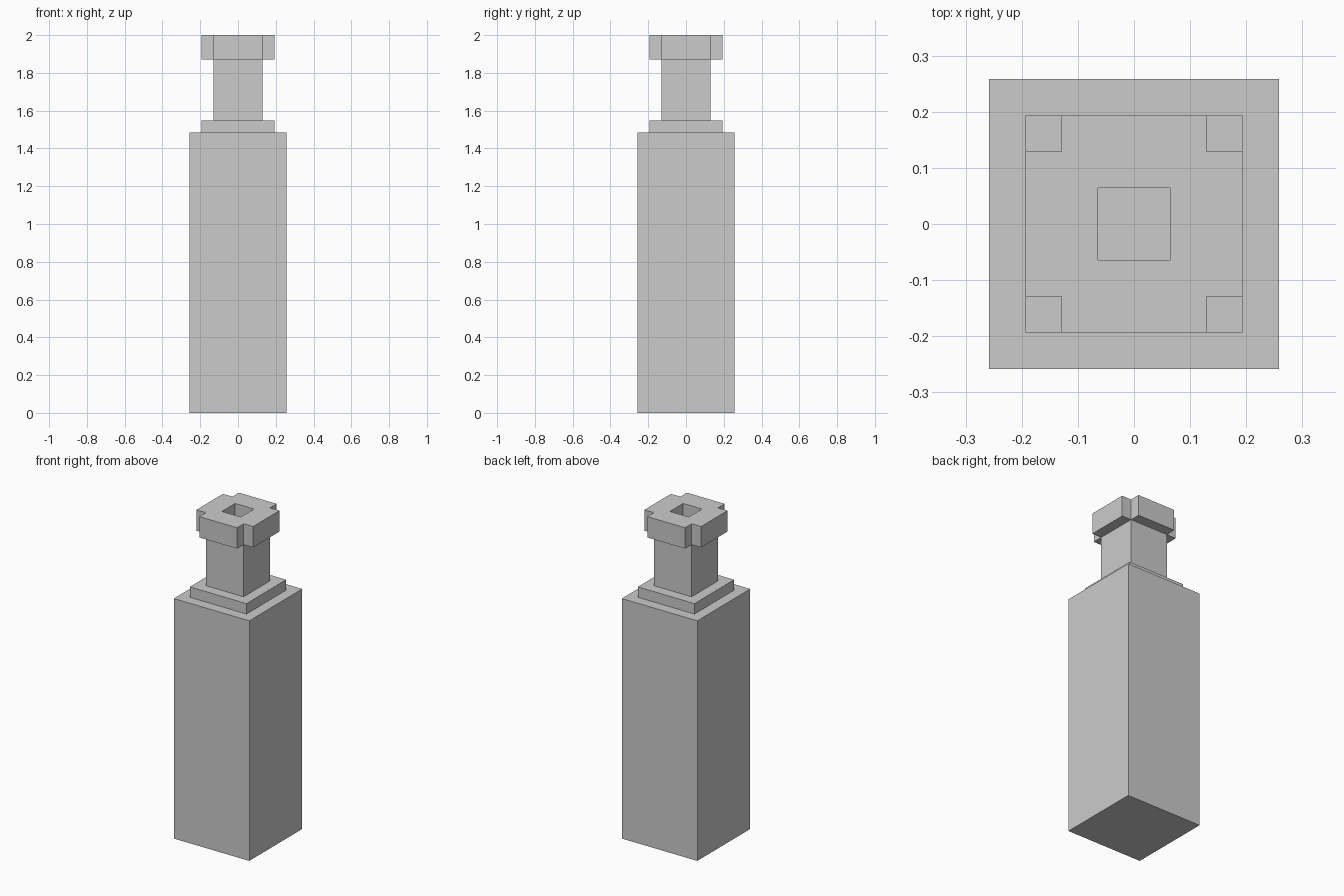
import bpy, bmesh
from mathutils import Vector

if "Cube" in bpy.data.objects:
    bpy.data.objects.remove(bpy.data.objects["Cube"])

U = 2 / 31  # block unit: the bottle is 31 blocks tall


def square(h):
    return [(-h, -h), (h, -h), (h, h), (-h, h)]


def prism(name, outlines, z0, z1):
    """Extrude a flat outline (with optional inner hole outlines) from z0 to z1."""
    bm = bmesh.new()
    edges = []
    for pts in outlines:
        vs = [bm.verts.new((x * U, y * U, z0 * U)) for x, y in pts]
        edges += [bm.edges.new((vs[i], vs[(i + 1) % len(vs)])) for i in range(len(vs))]
    bmesh.ops.triangle_fill(bm, edges=edges, use_beauty=True, normal=Vector((0, 0, 1)))
    ext = bmesh.ops.extrude_face_region(bm, geom=bm.faces[:], use_keep_orig=True)
    top = [g for g in ext["geom"] if isinstance(g, bmesh.types.BMVert)]
    bmesh.ops.translate(bm, verts=top, vec=(0, 0, (z1 - z0) * U))
    bmesh.ops.recalc_face_normals(bm, faces=bm.faces[:])
    mesh = bpy.data.meshes.new(name)
    bm.to_mesh(mesh)
    bm.free()
    obj = bpy.data.objects.new(name, mesh)
    bpy.context.collection.objects.link(obj)
    return obj


# Stacked square sections
prism("body", [square(4)], 0, 23)
prism("shoulder", [square(3)], 23, 24)
prism("neck", [square(2)], 24, 29)

# Lip: square with notched corners and a square mouth opening
notched = []
for sx, sy in [(-1, -1), (1, -1), (1, 1), (-1, 1)]:
    corner = [(3, 2), (2, 2), (2, 3)]
    if sx * sy < 0:
        corner.reverse()
    notched += [(sx * x, sy * y) for x, y in corner]
prism("lip", [notched, square(1)], 29, 31)
